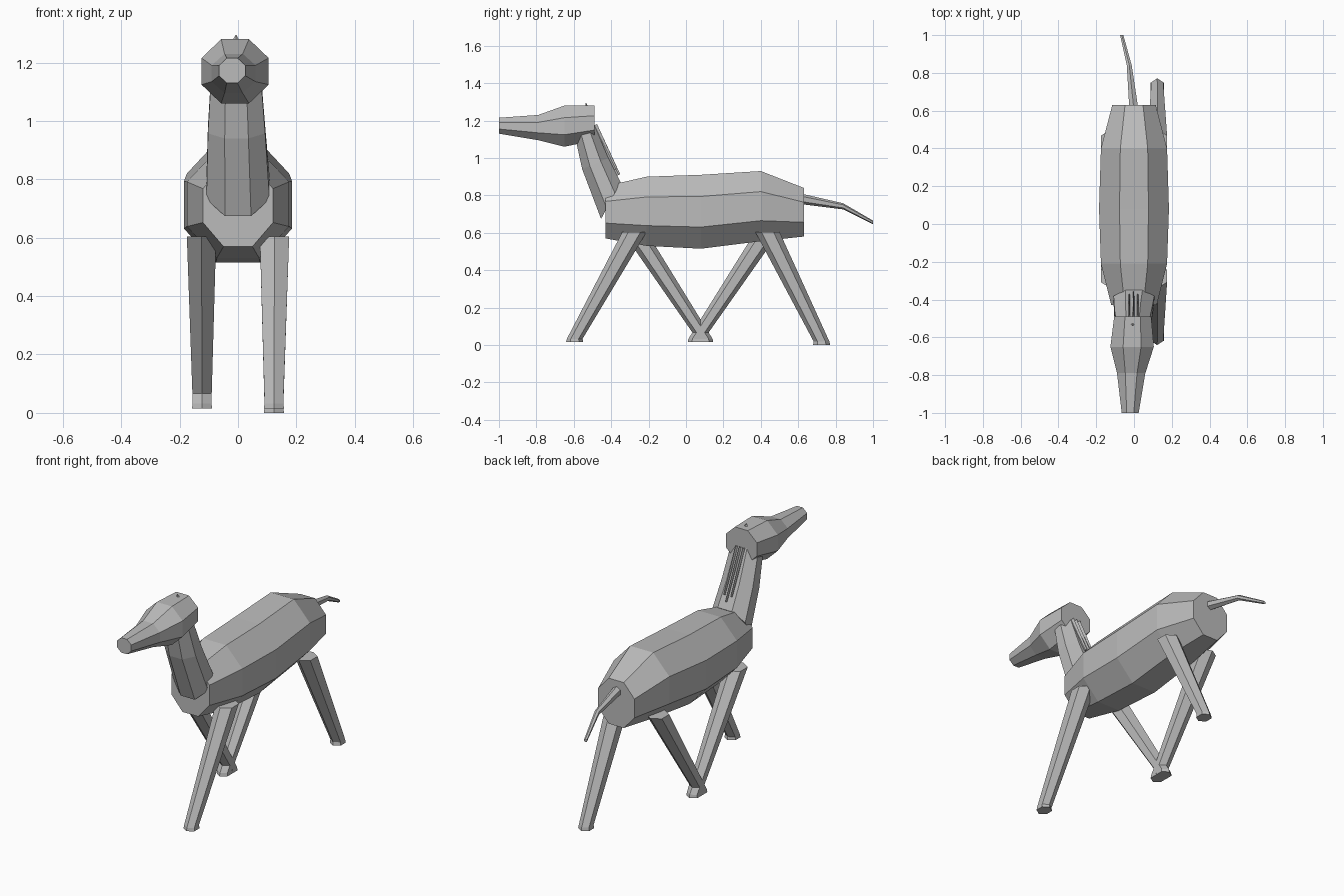
import bpy, bmesh, math

cube = bpy.data.objects.get("Cube")
if cube:
    bpy.data.objects.remove(cube, do_unlink=True)

grey = bpy.data.materials.new("grey")
grey.use_nodes = True
colour = (0.5, 0.5, 0.5, 1)
grey.diffuse_color = colour
grey.node_tree.nodes["Principled BSDF"].inputs["Base Color"].default_value = colour


def loft(name, sides, rings, flats=True):
    """Closed tube; ring = centre, half width in x, half depth vector (y, z)."""
    bm = bmesh.new()
    phase = math.pi / sides if flats else 0
    grow = 1 / math.cos(phase)
    loops = []
    for (x, y, z), w, (dy, dz) in rings:
        loop = []
        for i in range(sides):
            a = 2 * math.pi * i / sides + phase
            s, c = math.sin(a) * grow, math.cos(a) * grow
            loop.append(bm.verts.new((x + w * s, y + dy * c, z + dz * c)))
        loops.append(loop)
    for a, b in zip(loops, loops[1:]):
        for i in range(sides):
            j = (i + 1) % sides
            bm.faces.new((a[i], a[j], b[j], b[i]))
    bm.faces.new(loops[0])
    bm.faces.new(loops[-1])
    bmesh.ops.recalc_face_normals(bm, faces=bm.faces)
    mesh = bpy.data.meshes.new(name)
    bm.to_mesh(mesh)
    bm.free()
    mesh.materials.append(grey)
    obj = bpy.data.objects.new(name, mesh)
    bpy.context.collection.objects.link(obj)
    return obj


def upright(stations):
    """Rings across y from (x, y, half width, bottom, top)."""
    return [((x, y, (lo + hi) / 2), w, (0, (hi - lo) / 2))
            for x, y, w, lo, hi in stations]


# Barrel-shaped body
loft("body", 8, upright([
    (0, -0.43, 0.12, 0.57, 0.85),
    (0, -0.21, 0.175, 0.53, 0.90),
    (0, 0.08, 0.185, 0.515, 0.91),
    (0, 0.40, 0.175, 0.555, 0.93),
    (0, 0.63, 0.115, 0.58, 0.84)]))

# Head with a long muzzle, turned slightly aside
loft("head", 8, upright([
    (-0.02, -1.0, 0.045, 1.13, 1.215),
    (-0.015, -0.79, 0.075, 1.095, 1.23),
    (-0.01, -0.65, 0.115, 1.06, 1.28),
    (-0.007, -0.49, 0.098, 1.095, 1.28)]))

# Neck, each ring tilted across the neck's line
loft("neck", 8, [
    ((0, -0.402, 0.772), 0.108, (0.052, 0.098)),
    ((-0.005, -0.485, 0.97), 0.098, (0.07, 0.03)),
    ((-0.007, -0.545, 1.16), 0.085, (0.055, 0.015))])

# Tail
loft("tail", 6, upright([
    (0, 0.60, 0.028, 0.755, 0.813),
    (-0.025, 0.84, 0.015, 0.725, 0.758),
    (-0.065, 1.0, 0.01, 0.645, 0.665)]), flats=False)

# Striding legs: side, top y, foot y, foot height
for name, side, top, foot, low in (
        ("front_left_leg", 1, -0.275, -0.595, 0.015),
        ("back_left_leg", 1, 0.435, 0.725, 0),
        ("front_right_leg", -1, -0.275, 0.10, 0.015),
        ("back_right_leg", -1, 0.435, 0.055, 0.015)):
    x = 0.123 * side
    loft(name, 6, [
        ((0.125 * side, top, 0.605), 0.058, (0.065, 0)),
        ((x, foot, low + 0.018), 0.037, (0.042, 0)),
        ((x, foot, low), 0.04, (0.046, 0))], flats=False)

# Thin mane strands down the back of the neck
for i, x in enumerate((-0.025, -0.002, 0.02)):
    drop = 0.03 * abs(i - 1)
    loft(f"mane_strand_{i + 1}", 4, [
        ((x, -0.49, 1.175), 0.005, (0.014, 0.007)),
        ((x, -0.36 - drop / 2, 0.91 + drop), 0.003, (0.008, 0.004))], flats=False)

# Small tuft on the crown
loft("crown_tuft", 4, [
    ((-0.007, -0.53, 1.27), 0.015, (0.01, 0)),
    ((-0.007, -0.535, 1.295), 0.001, (0.001, 0))], flats=False)
